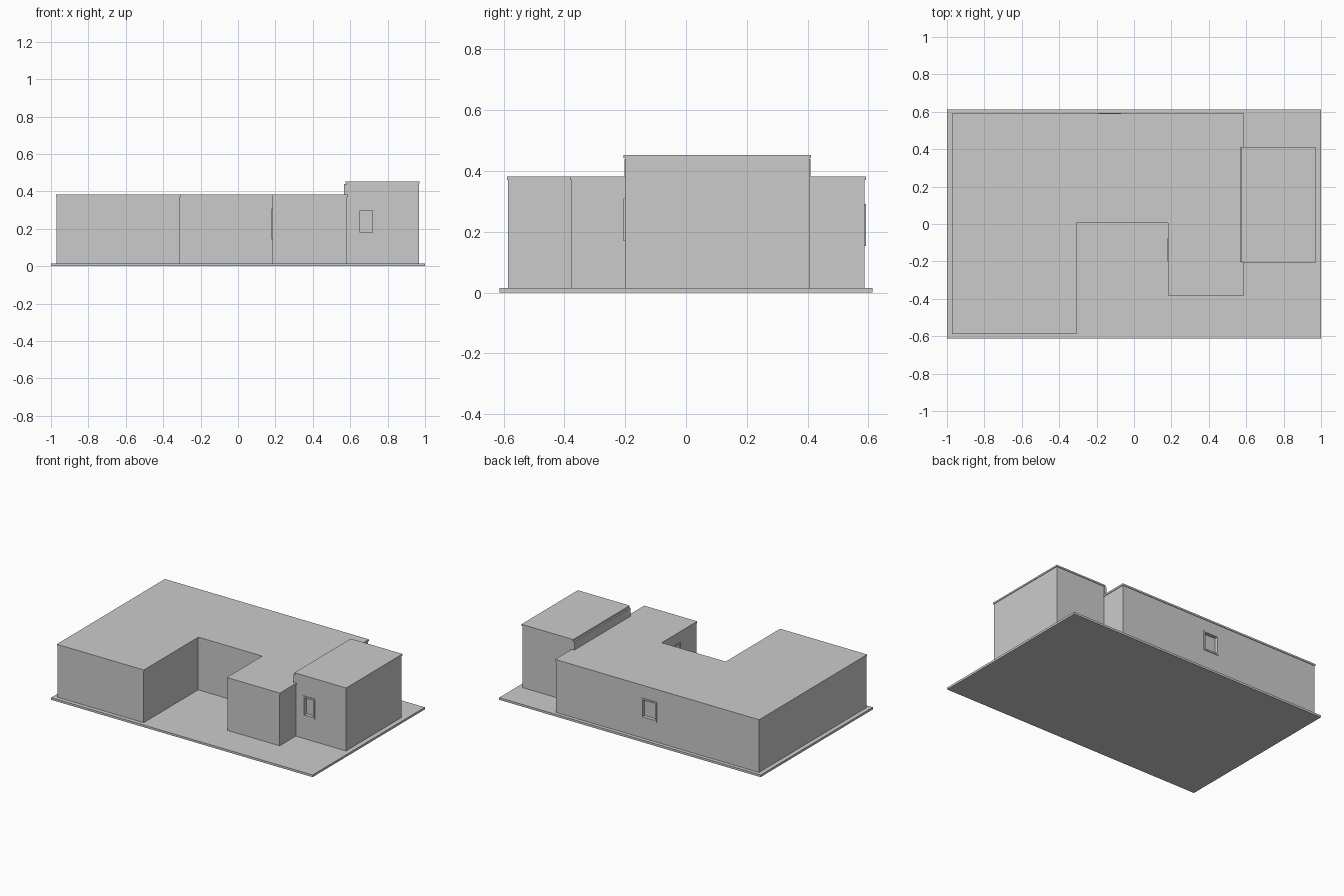
import bpy, bmesh
from mathutils import Vector

if "Cube" in bpy.data.objects:
    bpy.data.objects.remove(bpy.data.objects["Cube"])

grey = bpy.data.materials.new("plain grey")
grey.diffuse_color = (0.6, 0.6, 0.6, 1)
grey.use_nodes = True
grey.node_tree.nodes["Principled BSDF"].inputs["Base Color"].default_value = grey.diffuse_color


def finish(name, bm):
    bmesh.ops.recalc_face_normals(bm, faces=bm.faces)
    mesh = bpy.data.meshes.new(name)
    bm.to_mesh(mesh)
    bm.free()
    mesh.materials.append(grey)
    obj = bpy.data.objects.new(name, mesh)
    bpy.context.collection.objects.link(obj)
    return obj


def prism(name, outline, z0, z1):
    """Extrude a floor outline from z0 up to z1."""
    bm = bmesh.new()
    face = bm.faces.new([bm.verts.new((x, y, z0)) for x, y in outline])
    top = bmesh.ops.extrude_face_region(bm, geom=[face])["geom"]
    verts = [v for v in top if isinstance(v, bmesh.types.BMVert)]
    bmesh.ops.translate(bm, verts=verts, vec=(0, 0, z1 - z0))
    return finish(name, bm)


def box(name, lo, hi):
    (x0, y0, z0), (x1, y1, z1) = lo, hi
    return prism(name, [(x0, y0), (x1, y0), (x1, y1), (x0, y1)], z0, z1)


def window(name, wall, centre, along, out, width, height):
    """Recessed opening in a wall, with a thin raised frame and a sill."""
    c, a, n, up = Vector(centre), Vector(along), Vector(out), Vector((0, 0, 1))

    def block(part, u0, u1, w0, w1, d0, d1):
        pts = [c + a * u + up * w + n * d
               for u in (u0, u1) for w in (w0, w1) for d in (d0, d1)]
        lo = [min(p[i] for p in pts) for i in range(3)]
        hi = [max(p[i] for p in pts) for i in range(3)]
        return box(name + "_" + part, lo, hi)

    w, h, t = width / 2, height / 2, 0.011
    cutter = block("cutter", -w + t, w - t, -h + t, h - t, -0.02, 0.03)
    cutter.hide_render = True
    cutter.hide_set(True)
    cut = wall.modifiers.new(name, 'BOOLEAN')
    cut.operation, cut.object, cut.solver = 'DIFFERENCE', cutter, 'EXACT'
    for s, side in ((-1, "left"), (1, "right")):
        block(side + "_jamb", s * w, s * (w - t), -h, h, -0.004, 0.005)
    block("head", -w + t, w - t, h - t, h, -0.004, 0.005)
    block("sill", -w + t, w - t, -h, -h + t, -0.004, 0.005)


# Ground slab
box("ground_slab", (-1, -0.613, 0), (1, 0.613, 0.015))

# Main wing: courtyard-shaped walls and a slightly wider roof
plan = [(-0.97, -0.585), (-0.312, -0.585), (-0.312, 0.01), (0.185, 0.01),
        (0.185, -0.377), (0.583, -0.377), (0.583, 0.588), (-0.97, 0.588)]
lip = [(-1, -1), (1, -1), (1, -1), (-1, -1), (-1, -1), (1, -1), (1, 1), (-1, 1)]
o = 0.004
main_walls = prism("main_walls", plan, 0.012, 0.371)
prism("main_roof", [(x + dx * o, y + dy * o)
                    for (x, y), (dx, dy) in zip(plan, lip)], 0.370, 0.382)

# Taller side block with its own roof and a strip above the main roof
tall_walls = box("tall_walls", (0.583, -0.201, 0.012), (0.967, 0.407, 0.443))
box("tall_roof", (0.575, -0.205, 0.442), (0.971, 0.411, 0.453))
box("roof_step_strip", (0.567, -0.203, 0.381), (0.584, 0.409, 0.440))

# Windows: tall block front, rear wall, courtyard side
window("front_window", tall_walls, (0.685, -0.201, 0.24),
       (1, 0, 0), (0, -1, 0), 0.09, 0.14)
window("rear_window", main_walls, (-0.13, 0.588, 0.222),
       (1, 0, 0), (0, 1, 0), 0.12, 0.138)
window("courtyard_window", main_walls, (0.185, -0.137, 0.225),
       (0, 1, 0), (-1, 0, 0), 0.125, 0.165)
